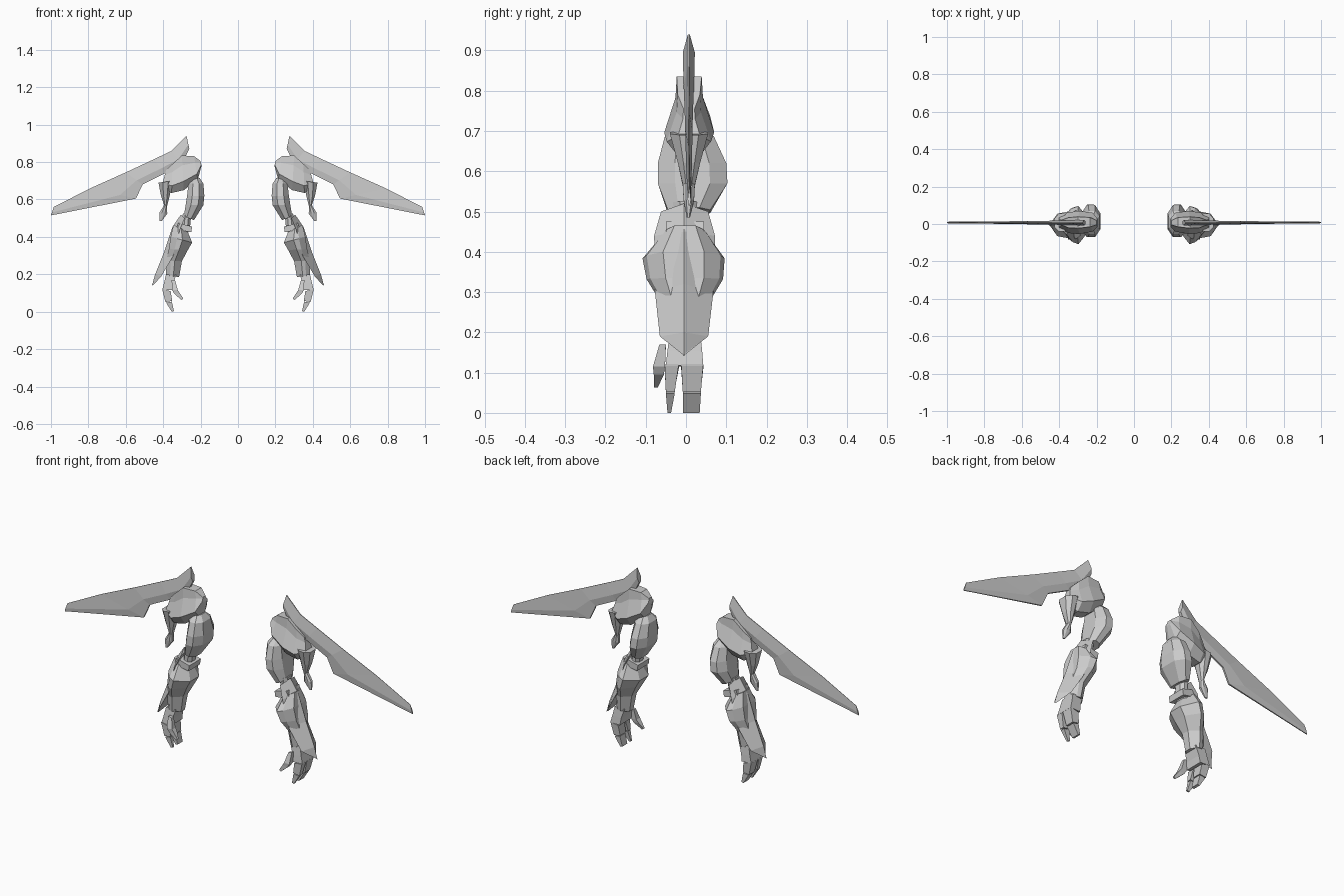
import bpy, bmesh

grey = bpy.data.materials.new("armour_grey")
grey.diffuse_color = (0.6, 0.6, 0.6, 1)

ROUND = [(0, .5), (.3, 1), (.7, 1), (1, .5)]
BOX = [(0, 1), (1, 1)]
DOME = [(0, .45), (.25, 1), (.72, .55), (1, .5)]


def ring(a, b, y0, y1, shape=ROUND):
    """Closed section spanning a to b in the xz plane and y0 to y1 in depth."""
    mid, half = (y0 + y1) / 2, (y1 - y0) / 2
    pts = [(a[0] + (b[0] - a[0]) * t, a[1] + (b[1] - a[1]) * t, w * half) for t, w in shape]
    return ([(x, mid - w, z) for x, z, w in pts]
            + [(x, mid + w, z) for x, z, w in reversed(pts)])


def loft(name, sections):
    """Skin a list of sections, cap both ends and mirror to the other side."""
    bm = bmesh.new()
    rows = [[bm.verts.new(p) for p in s] for s in sections]
    n = len(rows[0])
    for r, q in zip(rows, rows[1:]):
        for i in range(n):
            j = (i + 1) % n
            bm.faces.new((r[i], r[j], q[j], q[i]))
    bm.faces.new(rows[0])
    bm.faces.new(rows[-1])
    bmesh.ops.remove_doubles(bm, verts=bm.verts, dist=0.0005)
    bmesh.ops.recalc_face_normals(bm, faces=bm.faces)
    mesh = bpy.data.meshes.new(name)
    bm.to_mesh(mesh)
    bm.free()
    mesh.materials.append(grey)
    ob = bpy.data.objects.new(name, mesh)
    bpy.context.collection.objects.link(ob)
    ob.modifiers.new("mirror", 'MIRROR').use_mirror_merge = False
    return ob


def limb(name, rings, shape=ROUND):
    return loft(name, [ring(*r, shape) for r in rings])


# Blade wing: thin knife section from root to tip
BLADE = [(0, .5), (.35, 1), (1, .15)]
limb("wing", [
    ((.26, .87), (.275, .94), -.008, .022),
    ((.30, .79), (.355, .86), -.006, .020),
    ((.39, .74), (.45, .815), -.004, .018),
    ((.51, .68), (.60, .745), -.002, .016),
    ((.545, .605), (.79, .66), .000, .015),
    ((1.0, .515), (.985, .56), .004, .012)], BLADE)

# Shoulder pad and its hanging spike
limb("shoulder", [
    ((.195, .78), (.20, .805), -.015, .03),
    ((.215, .705), (.235, .832), -.04, .06),
    ((.29, .65), (.30, .835), -.054, .070),
    ((.355, .635), (.35, .79), -.048, .062),
    ((.41, .665), (.385, .755), -.02, .035)], DOME)
limb("shoulder_spike", [
    ((.35, .70), (.425, .69), -.04, .055),
    ((.365, .62), (.412, .62), -.02, .035),
    ((.38, .56), (.395, .57), -.008, .022),
    ((.378, .525), (.42, .53), -.006, .02),
    ((.408, .485), (.42, .485), .002, .01)])

# Upper arm and elbow
limb("upper_arm", [
    ((.205, .715), (.25, .705), -.025, .04),
    ((.185, .685), (.265, .685), -.053, .07),
    ((.18, .62), (.272, .62), -.07, .10),
    ((.185, .57), (.28, .57), -.07, .103),
    ((.235, .49), (.29, .51), -.045, .06)])
limb("elbow", [
    ((.25, .52), (.295, .525), -.032, .035),
    ((.255, .465), (.30, .475), -.03, .032),
    ((.27, .41), (.32, .41), -.035, .035)])
limb("elbow_cuff", [
    ((.245, .455), (.32, .475), -.05, .045),
    ((.25, .425), (.33, .44), -.05, .045)], BOX)

# Forearm flaring to a point at each side
FLARE = [(0, .35), (.45, 1), (.7, .9), (1, .5)]
limb("forearm", [
    ((.27, .43), (.345, .465), -.055, .05),
    ((.245, .37), (.36, .40), -.108, .096),
    ((.268, .33), (.37, .335), -.098, .092),
    ((.30, .27), (.385, .27), -.06, .055),
    ((.315, .185), (.385, .195), -.048, .043)], FLARE)

# Ridged outer forearm plate: front edge, ridge, back edge, inside
plate = []
for ridge, edge, y0, y1 in [
        ((.305, .52), (.285, .50), -.062, .055),
        ((.352, .45), (.31, .44), -.079, .072),
        ((.395, .32), (.345, .30), -.077, .068),
        ((.443, .20), (.41, .19), -.065, .055),
        ((.46, .14), (.45, .145), -.008, -.002)]:
    inside = [(r + e * 2) / 3 for r, e in zip(ridge, edge)]
    plate.append([(edge[0], y0, edge[1]), (ridge[0], -.005, ridge[1]),
                  (edge[0], y1, edge[1]), (inside[0], -.005, inside[1])])
loft("forearm_plate", plate)

# Hand
limb("palm", [
    ((.33, .20), (.385, .20), -.04, .035),
    ((.345, .15), (.395, .155), -.046, .04),
    ((.35, .115), (.405, .118), -.05, .043)], BOX)
for label, (a, b), (c, d), (e, f) in [
        ("front", (-.053, -.018), (-.05, -.028), (-.046, -.037)),
        ("rear", (-.012, .043), (-.008, .037), (-.007, .034))]:
    limb(label + "_finger", [
        ((.36, .11), (.405, .12), a, b),
        ((.352, .058), (.388, .052), c, d)], BOX)
    limb(label + "_fingertip", [
        ((.354, .054), (.384, .048), c, d),
        ((.342, .003), (.354, .0), e, f)], BOX)
limb("thumb", [
    ((.335, .165), (.355, .17), -.066, -.05),
    ((.322, .115), (.352, .115), -.082, -.052),
    ((.312, .10), (.34, .095), -.08, -.055),
    ((.292, .07), (.302, .063), -.079, -.07)], BOX)
